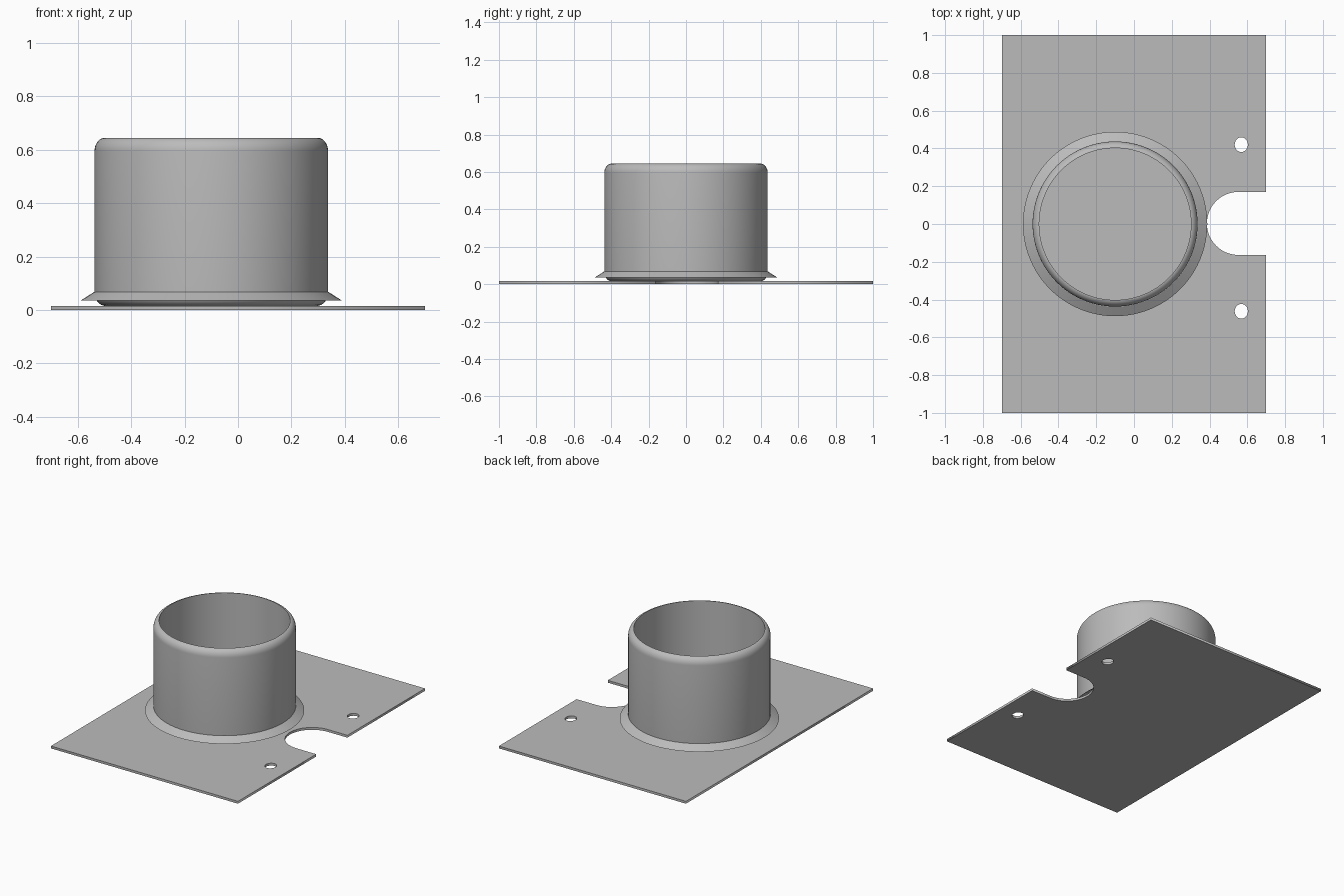
import bpy
import bmesh
from math import sin, cos, pi, radians

cube = bpy.data.objects.get("Cube")
if cube:
    bpy.data.objects.remove(cube, do_unlink=True)

steel = bpy.data.materials.new("grey steel")
steel.use_nodes = True
colour = (0.5, 0.5, 0.5, 1)
steel.diffuse_color = colour
steel.node_tree.nodes["Principled BSDF"].inputs["Base Color"].default_value = colour

THICK = 0.016
CENTRE_X = -0.1


def arc(cx, cy, rx, ry, start, end, n):
    """Points on an elliptical arc, angles in degrees."""
    step = radians(end - start) / n
    return [(cx + rx * cos(radians(start) + i * step),
             cy + ry * sin(radians(start) + i * step)) for i in range(n + 1)]


def make_plate(name, loops, thick):
    """Extruded flat outline; inner loops become holes."""
    curve = bpy.data.curves.new(name, "CURVE")
    curve.dimensions = "2D"
    curve.fill_mode = "BOTH"
    curve.extrude = thick / 2
    for loop in loops:
        spline = curve.splines.new("POLY")
        spline.points.add(len(loop) - 1)
        for point, (x, y) in zip(spline.points, loop):
            point.co = (x, y, 0, 1)
        spline.use_cyclic_u = True
    obj = bpy.data.objects.new(name, curve)
    bpy.context.collection.objects.link(obj)
    obj.location.z = thick / 2
    curve.materials.append(steel)
    bpy.ops.object.select_all(action="DESELECT")
    obj.select_set(True)
    bpy.context.view_layer.objects.active = obj
    bpy.ops.object.convert(target="MESH")
    return bpy.context.object


def lathe(name, profile, sides=96):
    """Spin a closed (radius, z) profile about the collar axis."""
    bm = bmesh.new()
    rings = []
    for i in range(sides):
        a = 2 * pi * i / sides
        rings.append([bm.verts.new((r * cos(a), r * sin(a), z)) for r, z in profile])
    count = len(profile)
    for i in range(sides):
        here, there = rings[i], rings[(i + 1) % sides]
        for j in range(count):
            k = (j + 1) % count
            bm.faces.new((here[j], there[j], there[k], here[k]))
    bmesh.ops.recalc_face_normals(bm, faces=bm.faces)
    mesh = bpy.data.meshes.new(name)
    bm.to_mesh(mesh)
    bm.free()
    mesh.materials.append(steel)
    obj = bpy.data.objects.new(name, mesh)
    bpy.context.collection.objects.link(obj)
    obj.location.x = CENTRE_X
    bpy.ops.object.select_all(action="DESELECT")
    obj.select_set(True)
    bpy.context.view_layer.objects.active = obj
    bpy.ops.object.shade_smooth_by_angle(angle=radians(30))
    return obj


# Base plate with a round-ended slot in the edge and two bolt holes
slot = arc(0.553, 0.003, 0.167, 0.167, 90, 270, 24)
outline = ([(0.7, -1), (0.7, 1), (-0.7, 1), (-0.7, -1)])
outline = outline[1:] + outline[:1] + [(0.7, slot[-1][1])] + slot[::-1] + [(0.7, slot[0][1])]
holes = [arc(0.568, y, 0.035, 0.039, 0, 345, 23) for y in (0.42, -0.462)]
make_plate("base_plate", [outline] + holes, THICK)

# Tube collar with rounded outer edges at top and bottom
top = arc(0.397, 0.595, 0.04, 0.05, 0, 80, 8)
bottom = arc(0.397, 0.066, 0.04, 0.05, -80, 0, 8)
lathe("tube_collar", bottom + top + [(0.402, top[-1][1]), (0.402, THICK)])

# Flared skirt around the foot of the tube
lathe("flared_skirt", [(0.43, 0.068), (0.438, 0.068), (0.488, 0.036), (0.48, 0.036)])
